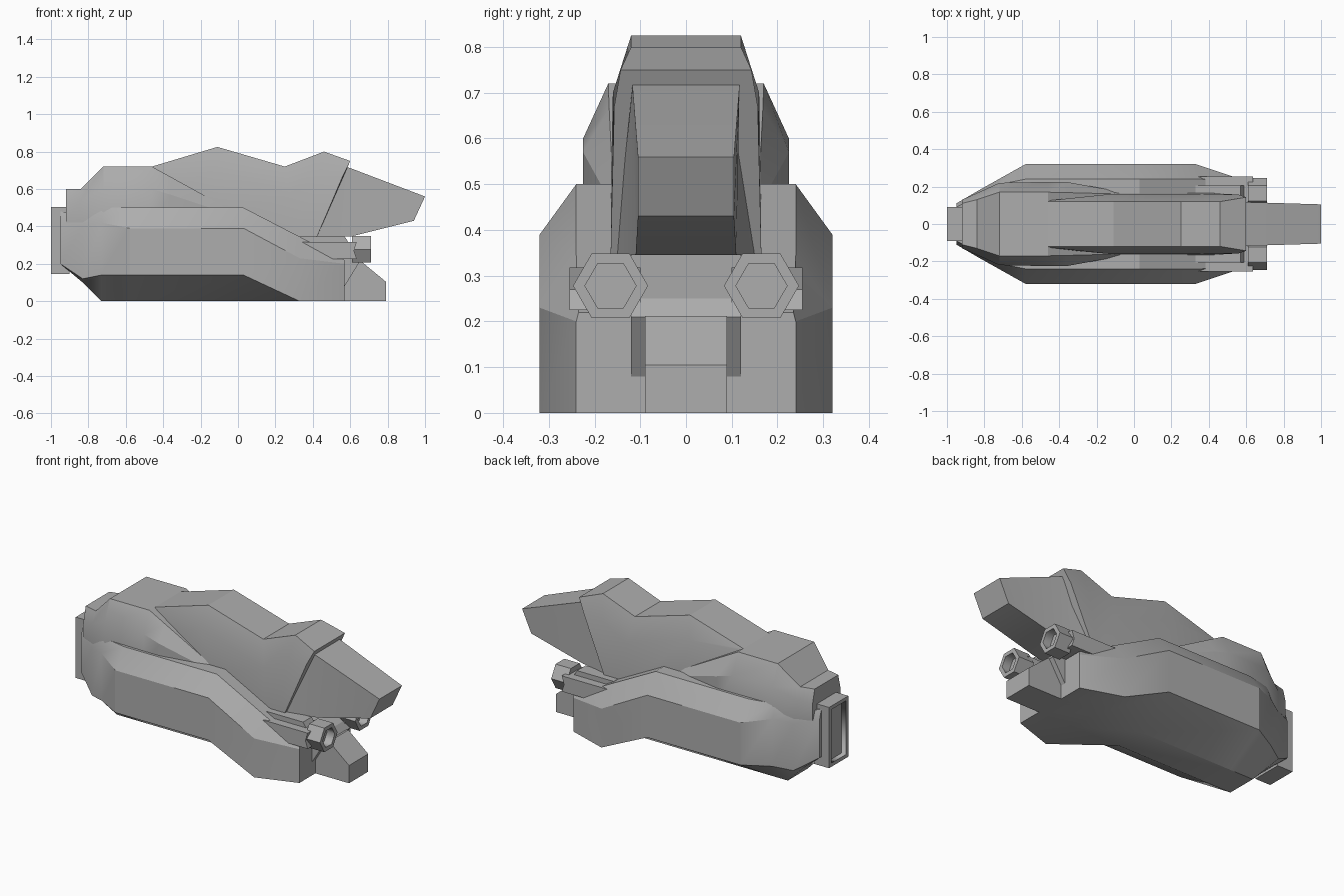
import bpy, bmesh
from math import radians, cos, sin, pi

cube = bpy.data.objects.get("Cube")
if cube:
    bpy.data.objects.remove(cube, do_unlink=True)

GREY = (0.42, 0.42, 0.42, 1)
mat = bpy.data.materials.new("hull grey")
mat.use_nodes = True
mat.diffuse_color = GREY
mat.node_tree.nodes["Principled BSDF"].inputs["Base Color"].default_value = GREY


def finish(bm, name):
    bmesh.ops.remove_doubles(bm, verts=bm.verts, dist=0.0005)
    bmesh.ops.recalc_face_normals(bm, faces=bm.faces)
    mesh = bpy.data.meshes.new(name)
    bm.to_mesh(mesh)
    bm.free()
    obj = bpy.data.objects.new(name, mesh)
    bpy.context.collection.objects.link(obj)
    mesh.materials.append(mat)
    bpy.ops.object.select_all(action='DESELECT')
    obj.select_set(True)
    bpy.context.view_layer.objects.active = obj
    bpy.ops.object.shade_smooth_by_angle(angle=radians(25))
    return obj


def loft(name, rows):
    """Skin half sections, listed top to bottom, mirrored over y = 0."""
    bm = bmesh.new()
    rings = []
    for row in rows:
        ring = list(row) + [(x, -y, z) for x, y, z in reversed(row)]
        rings.append([bm.verts.new(p) for p in ring])
    n = len(rings[0])
    for a, b in zip(rings, rings[1:]):
        for i in range(n):
            j = (i + 1) % n
            bm.faces.new((a[i], a[j], b[j], b[i]))
    bm.faces.new(rings[0])
    bm.faces.new(rings[-1])
    return finish(bm, name)


def prism(name, profile, y0, y1):
    """Extrude an x-z profile from y0 to y1."""
    bm = bmesh.new()
    face = bm.faces.new([bm.verts.new((x, y0, z)) for x, z in profile])
    out = bmesh.ops.extrude_face_region(bm, geom=[face])
    for v in out["geom"]:
        if isinstance(v, bmesh.types.BMVert):
            v.co.y = y1
    return finish(bm, name)


def recess(obj, sign, width, depth):
    """Sink an inset panel into the end face looking along x."""
    bm = bmesh.new()
    bm.from_mesh(obj.data)
    bm.faces.ensure_lookup_table()
    face = max(bm.faces, key=lambda f: f.normal.x * sign)
    bmesh.ops.inset_region(bm, faces=[face], thickness=width)
    out = bmesh.ops.extrude_face_region(bm, geom=[face])
    for v in out["geom"]:
        if isinstance(v, bmesh.types.BMVert):
            v.co.x -= sign * depth
    bmesh.ops.delete(bm, geom=[face], context='FACES_ONLY') if face.is_valid else None
    bm.to_mesh(obj.data)
    bm.free()


# Lower hull: x, top y, top z, side y, side z, low side z, keel y, keel z
hull = [
    (-.95, .09, .48, .11, .42, .20, .09, .20),
    (-.83, .15, .46, .18, .40, .12, .09, .10),
    (-.73, .21, .50, .236, .42, .14, .09, 0),
    (-.58, .24, .50, .32, .39, .14, .09, 0),
    (.03, .24, .50, .32, .39, .14, .09, 0),
    (.33, .24, .345, .32, .23, 0, .09, 0),
    (.57, .235, .22, .24, .20, 0, .09, 0)]
loft("lower_hull", [[(x, ty, tz), (x, sy, sz), (x, sy, lz), (x, ky, kz)]
                    for x, ty, tz, sy, sz, lz, ky, kz in hull])

# Upper shoulders: x, top y, top z, side y, side z
shoulders = [
    (-.92, .11, .60, .13, .52),
    (-.84, .13, .60, .165, .54),
    (-.72, .17, .72, .22, .60),
    (-.46, .17, .72, .225, .60),
    (-.36, .168, .665, .225, .57),
    (-.06, .16, .50, .17, .47)]
loft("shoulders", [[(x, ty, tz), (x, sy, sz), (x, sy, .42)]
                   for x, ty, tz, sy, sz in shoulders])

# Canopy with its forward hood
loft("canopy", [
    [(-.46, .12, .72), (-.46, .125, .71), (-.46, .13, .55)],
    [(-.11, .12, .825), (-.13, .16, .70), (-.06, .165, .45)],
    [(.25, .12, .72), (.28, .16, .57), (.28, .165, .34)],
    [(.46, .12, .80), (.44, .158, .66), (.38, .165, .34)],
    [(.60, .143, .75), (.56, .157, .67), (.42, .165, .34)]])

# Nose wedge
loft("nose", [
    [(.45, .117, .76), (.40, .155, .345)],
    [(.60, .117, .712), (.60, .11, .345)],
    [(1.0, .105, .56), (.94, .105, .43)]])

# Chest and chin below the nose
prism("chest", [(.2, .1), (.2, .345), (.44, .345), (.62, .25), (.65, .21), (.57, .08)],
      -.12, .12)
prism("chin", [(.5, 0), (.79, 0), (.79, .105), (.66, .212), (.5, .212)], -.09, .09)

# Rear connector box with sunken panel
box = prism("rear_connector", [(-1, .145), (-.9, .145), (-.9, .505), (-1, .505)], -.09, .09)
recess(box, -1, .03, .03)

# Side guns
for side, s in (("left", 1), ("right", -1)):
    prism(side + "_gun_housing",
          [(.3, .225), (.635, .225), (.62, .27), (.635, .318), (.34, .318)], s * .1, s * .255)
    prism(side + "_gun_ridge", [(.3, .3), (.6, .3), (.57, .347), (.33, .347)], s * .125, s * .205)
    bm = bmesh.new()
    ends = [[bm.verts.new((x, s * .165 + .082 * cos(k * pi / 3), .278 + .082 * sin(k * pi / 3)))
             for k in range(6)] for x in (.61, .71)]
    for i in range(6):
        j = (i + 1) % 6
        bm.faces.new((ends[0][i], ends[0][j], ends[1][j], ends[1][i]))
    for ring in ends:
        bm.faces.new(ring)
    barrel = finish(bm, side + "_gun_barrel")
    recess(barrel, 1, .026, .05)
